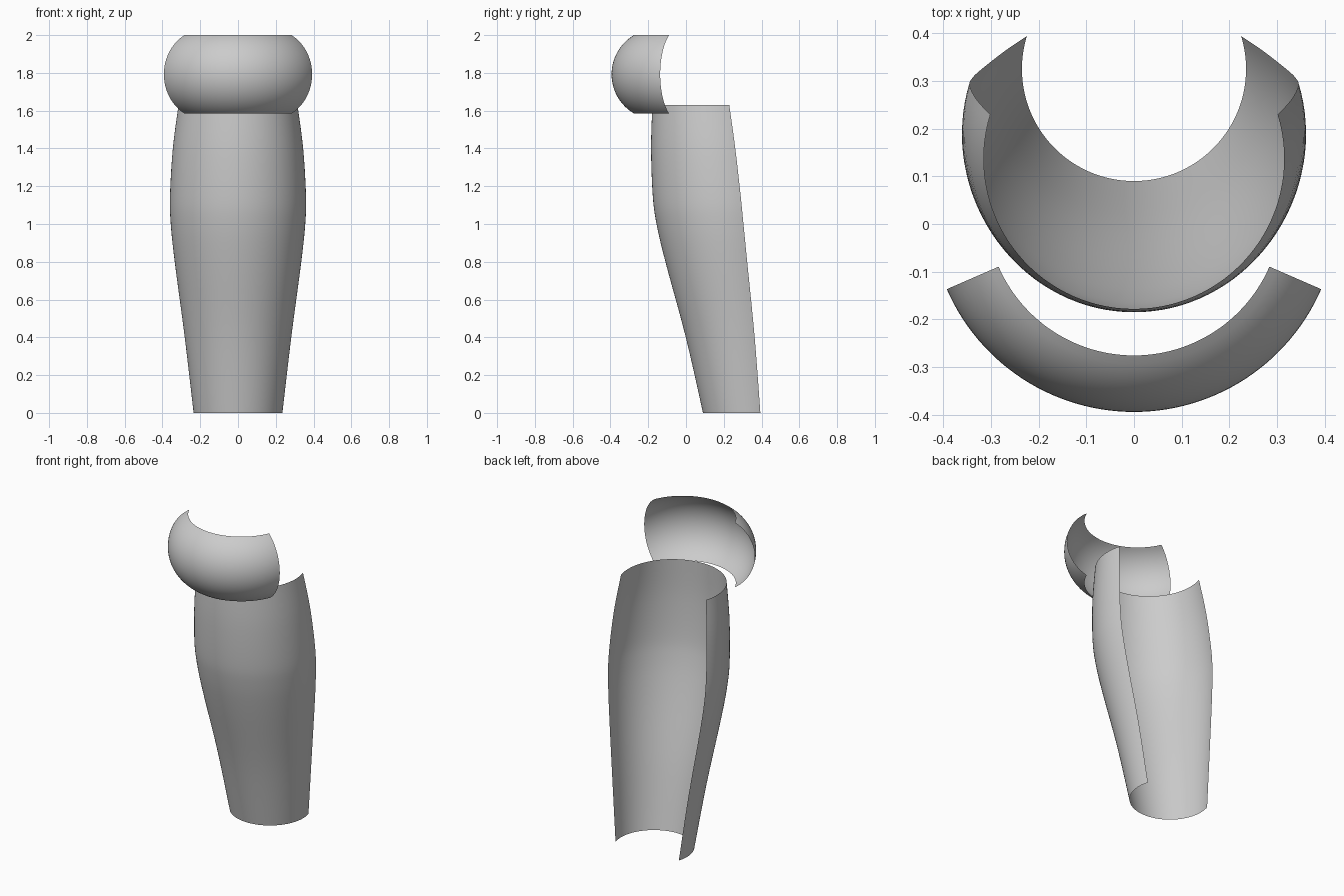
import bpy, bmesh, math

cube = bpy.data.objects.get("Cube")
if cube:
    bpy.data.objects.remove(cube, do_unlink=True)

grey = bpy.data.materials.new("plain grey")
grey.use_nodes = True
grey.diffuse_color = (0.6, 0.6, 0.6, 1)
grey.node_tree.nodes["Principled BSDF"].inputs["Base Color"].default_value = (0.6, 0.6, 0.6, 1)


def catmull(points, steps):
    """Smooth curve through the given (z, radius, centre_y) stations."""
    out = []
    last = len(points) - 1
    for i in range(last):
        a, b, c, d = (points[min(max(k, 0), last)] for k in range(i - 1, i + 3))
        for s in range(steps):
            t = s / steps
            out.append([0.5 * (2 * q + (r - p) * t + (2 * p - 5 * q + 4 * r - w) * t * t
                               + (3 * q - p - 3 * r + w) * t ** 3)
                        for p, q, r, w in zip(a, b, c, d)])
    return out + [points[-1]]


def open_shell(name, stations, half_angle, segments):
    """Loft horizontal arcs that are centred on the front and open at the back."""
    bm = bmesh.new()
    rows = []
    for z, radius, centre_y in stations:
        row = []
        for i in range(segments + 1):
            a = math.radians(half_angle) * (2 * i / segments - 1)
            row.append(bm.verts.new((radius * math.sin(a), centre_y - radius * math.cos(a), z)))
        rows.append(row)
    for low, high in zip(rows, rows[1:]):
        for i in range(segments):
            bm.faces.new((low[i], low[i + 1], high[i + 1], high[i]))
    mesh = bpy.data.meshes.new(name)
    bm.to_mesh(mesh)
    bm.free()
    mesh.materials.append(grey)
    mesh.shade_smooth()
    obj = bpy.data.objects.new(name, mesh)
    bpy.context.collection.objects.link(obj)
    return obj


# Shin guard: tapered sleeve leaning back toward the ankle
shin_stations = [
    (0.0, 0.235, 0.325),
    (0.4, 0.282, 0.281),
    (0.8, 0.335, 0.226),
    (1.0, 0.356, 0.200),
    (1.15, 0.360, 0.184),
    (1.4, 0.345, 0.160),
    (1.63, 0.315, 0.137),
]
open_shell("shin_guard", catmull(shin_stations, 5), 107, 64)

# Knee guard: bulging band with a circular-arc profile
bulge, mid_z, half_height = 0.241, 1.7925, 0.2075
limit = math.asin(half_height / bulge)
knee_stations = []
for k in range(25):
    a = limit * (k / 12 - 1)
    knee_stations.append((mid_z + bulge * math.sin(a), 0.187 + bulge * math.cos(a), 0.034))
open_shell("knee_guard", knee_stations, 66.5, 56)
